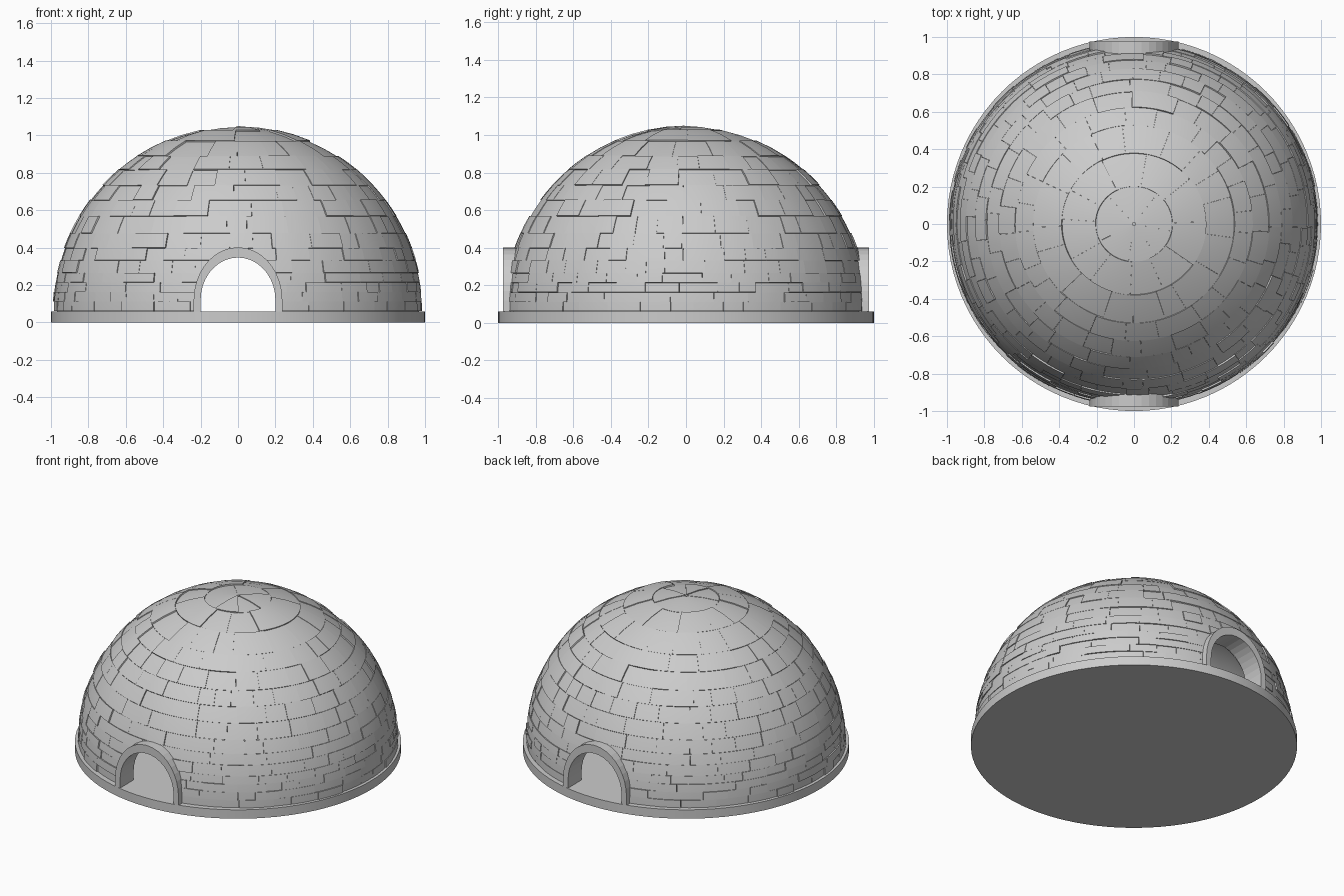
import bpy, bmesh, math, random
from math import sin, cos, pi, radians

if "Cube" in bpy.data.objects:
    bpy.data.objects.remove(bpy.data.objects["Cube"])
random.seed(4)

BASE = 0.06
SQUASH = 0.982   # dome is slightly narrower front to back


def make_object(name, bm, smooth=True):
    bmesh.ops.recalc_face_normals(bm, faces=bm.faces)
    me = bpy.data.meshes.new(name)
    bm.to_mesh(me)
    bm.free()
    ob = bpy.data.objects.new(name, me)
    bpy.context.collection.objects.link(ob)
    if smooth:
        bpy.ops.object.select_all(action='DESELECT')
        ob.select_set(True)
        bpy.context.view_layer.objects.active = ob
        bpy.ops.object.shade_smooth_by_angle(angle=radians(30))
    return ob


def sph(r, lat, lon):
    return (r * cos(lat) * cos(lon), SQUASH * r * cos(lat) * sin(lon), BASE + r * sin(lat))


def block(bm, grid):
    """Closed solid from grid(i, j, k) -> point, with i, j steps and two layers k."""
    ni, nj, fn = grid
    v = [[[bm.verts.new(fn(i, j, k)) for k in (0, 1)] for j in range(nj + 1)] for i in range(ni + 1)]
    for i in range(ni):
        for j in range(nj):
            for k in (0, 1):
                bm.faces.new((v[i][j][k], v[i+1][j][k], v[i+1][j+1][k], v[i][j+1][k]))
    for i in range(ni):
        for j in (0, nj):
            bm.faces.new((v[i][j][0], v[i+1][j][0], v[i+1][j][1], v[i][j][1]))
    for j in range(nj):
        for i in (0, ni):
            bm.faces.new((v[i][j][0], v[i][j+1][0], v[i][j+1][1], v[i][j][1]))


def arch_profile(half, rise, n, spring=0.12):
    pts = [(half, BASE)]
    pts += [(half * cos(pi * i / n), spring + rise * sin(pi * i / n)) for i in range(n + 1)]
    return pts + [(-half, BASE)]


# round floor slab
bm = bmesh.new()
bmesh.ops.create_cone(bm, cap_ends=True, segments=96, radius1=1, radius2=1, depth=BASE)
bmesh.ops.translate(bm, verts=bm.verts, vec=(0, 0, BASE / 2))
make_object("floor_slab", bm)

# doorway cutter running front to back
bm = bmesh.new()
prof = arch_profile(0.233, 0.278, 24)
prof[0], prof[-1] = (0.233, -0.1), (-0.233, -0.1)
face = bm.faces.new([bm.verts.new((x, -1.3, z)) for x, z in prof])
ext = bmesh.ops.extrude_face_region(bm, geom=[face])
bmesh.ops.translate(bm, verts=[g for g in ext["geom"] if isinstance(g, bmesh.types.BMVert)], vec=(0, 2.6, 0))
cutter = make_object("doorway_cutter", bm, False)
cutter.hide_render = True
cutter.display_type = 'WIRE'


def cut_doors(ob):
    m = ob.modifiers.new("doorways", 'BOOLEAN')
    m.operation = 'DIFFERENCE'
    m.solver = 'EXACT'
    m.object = cutter


# solid inner shell of the dome
bm = bmesh.new()
N, M = 72, 18
rings = []
for r in (0.967, 0.86):
    rows = [[bm.verts.new(sph(r, pi / 2 * i / M, 2 * pi * j / N)) for j in range(N)] for i in range(M)]
    pole = bm.verts.new((0, 0, BASE + r))
    for j in range(N):
        k = (j + 1) % N
        for i in range(M - 1):
            bm.faces.new((rows[i][j], rows[i][k], rows[i+1][k], rows[i+1][j]))
        bm.faces.new((rows[-1][j], rows[-1][k], pole))
    rings.append(rows[0])
for j in range(N):
    k = (j + 1) % N
    bm.faces.new((rings[0][j], rings[0][k], rings[1][k], rings[1][j]))
cut_doors(make_object("dome_shell", bm))

# courses of stone bricks, slightly uneven in depth
bm = bmesh.new()
lats = [0.1, 3, 6, 9, 12, 16, 20, 25, 31, 37, 43, 50, 57, 67, 78, 89.5]
for a, b in zip(lats, lats[1:]):
    circ = 2 * pi * cos(radians((a + b) / 2))
    count = max(6, round(circ / 0.17))
    start = random.random() * 2 * pi
    w = [random.uniform(0.6, 1.4) for _ in range(count)]
    scale = 2 * pi / sum(w)
    lon = start
    for wi in w:
        l0, l1 = lon + 0.0006, lon + wi * scale - 0.0006
        lon += wi * scale
        outer = 0.987 + random.uniform(-0.005, 0.005)
        nj = max(3, math.ceil((l1 - l0) / 0.07))
        la, lb = radians(a) + 0.0005, radians(b) - 0.0005

        def point(i, j, k):
            return sph((0.96, outer)[k], la + (lb - la) * i / 2, l0 + (l1 - l0) * j / nj)
        block(bm, (2, nj, point))
cut_doors(make_object("dome_bricks", bm))

# stone arch rings at the front and back doorways
inner = arch_profile(0.2, 0.227, 18)
outer = arch_profile(0.237, 0.282, 18)
for name, s in (("front_arch", -1), ("back_arch", 1)):
    bm = bmesh.new()
    for p in range(len(inner) - 1):
        def corner(i, j, k):
            x, z = (inner, outer)[k][p + i]
            return (x, s * (0.975, 0.83)[j], z)
        block(bm, (1, 1, corner))
    make_object(name, bm, False)
